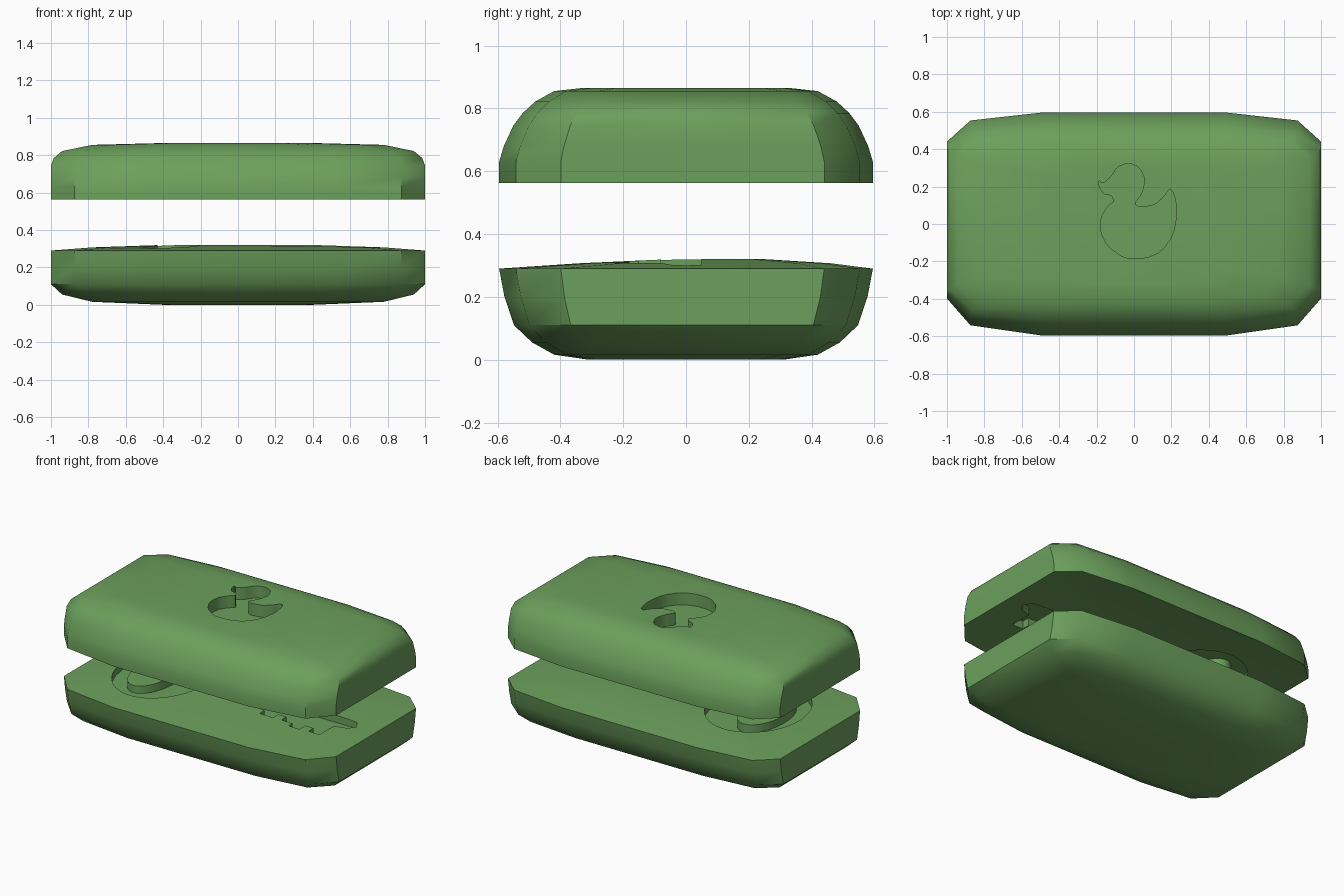
import bpy, bmesh, math

if "Cube" in bpy.data.objects:
    bpy.data.objects.remove(bpy.data.objects["Cube"])

green = bpy.data.materials.new("soft green")
green.diffuse_color = (0.15, 0.35, 0.107, 1)
green.use_nodes = True
green.node_tree.nodes["Principled BSDF"].inputs["Base Color"].default_value = green.diffuse_color

# Plan outline of the mould block, as fractions of half length / half width
PLAN = [(1, -.67), (1, 0), (1, .74), (.875, .93), (.5, 1), (0, 1)]
PLAN += [(-.5, 1), (-.875, .93), (-1, .74), (-1, 0), (-1, -.67)]
PLAN += [(-.875, -.91), (-.5, -1), (0, -1), (.5, -1), (.875, -.91)]


def make_object(name, bm):
    bmesh.ops.recalc_face_normals(bm, faces=bm.faces)
    me = bpy.data.meshes.new(name)
    bm.to_mesh(me)
    bm.free()
    ob = bpy.data.objects.new(name, me)
    bpy.context.collection.objects.link(ob)
    ob.data.materials.append(green)
    return ob


def loft(name, rings):
    """Skin the plan outline through rings of (half x, half y, centre y, z)."""
    bm = bmesh.new()
    loops = [[bm.verts.new((px * hx, cy + py * hy, z)) for px, py in PLAN]
             for hx, hy, cy, z in rings]
    n = len(PLAN)
    for a, b in zip(loops, loops[1:]):
        for i in range(n):
            j = (i + 1) % n
            bm.faces.new((a[i], a[j], b[j], b[i]))
    bm.faces.new(loops[0])
    bm.faces.new(loops[-1])
    return make_object(name, bm)


def prism(name, pts, z0, z1):
    bm = bmesh.new()
    low = [bm.verts.new((x, y, z0)) for x, y in pts]
    top = [bm.verts.new((x, y, z1)) for x, y in pts]
    bm.faces.new(low)
    bm.faces.new(top)
    for i in range(len(pts)):
        j = (i + 1) % len(pts)
        bm.faces.new((low[i], low[j], top[j], top[i]))
    return make_object(name, bm)


def ellipse(cx, cy, rx, ry, n=40):
    return [(cx + rx * math.cos(math.tau * i / n),
             cy + ry * math.sin(math.tau * i / n)) for i in range(n)]


def rounded(pts):
    """One pass of corner cutting."""
    out = []
    for i, (x, y) in enumerate(pts):
        u, v = pts[(i + 1) % len(pts)]
        out += [(.8 * x + .2 * u, .8 * y + .2 * v), (.2 * x + .8 * u, .2 * y + .8 * v)]
    return out


def cut(target, cutter):
    mod = target.modifiers.new("cut", 'BOOLEAN')
    mod.operation = 'DIFFERENCE'
    mod.solver = 'EXACT'
    mod.object = cutter
    bpy.context.view_layer.objects.active = target
    bpy.ops.object.modifier_apply(modifier=mod.name)
    bpy.data.objects.remove(cutter)


# Slightly crowned parting surface, shared by both halves
def seam(dz):
    return [(.4, .15, .10, .32 + dz), (.78, .40, .06, .307 + dz), (1, .595, 0, .29 + dz)]


GAP = .273
lower = loft("lower_mould_half", [
    (.4, .31, 0, 0), (.78, .42, 0, .016), (.94, .49, 0, .055),
    (1, .548, 0, .11), (1, .578, 0, .2)] + seam(0)[::-1])
upper = loft("upper_mould_half", seam(GAP) + [
    (1, .595, 0, .63), (1, .58, 0, .68), (1, .55, 0, .745), (.985, .52, 0, .785),
    (.94, .48, 0, .822), (.78, .42, 0, .855), (.4, .33, 0, .865)])

# Key-shaped cavity: ring bow, then shaft with stepped bit
KEY = [(-.26, -.08), (.18, -.08), (.18, -.15), (.3, -.15), (.3, -.2), (.4, -.2),
       (.4, -.15), (.46, -.15), (.46, -.2), (.54, -.2), (.54, -.24), (.62, -.24),
       (.62, -.18), (.68, -.18), (.68, -.23), (.76, -.23), (.76, -.08), (.84, -.05),
       (.87, 0), (.84, .05), (-.26, .05)]
for half, z0, z1 in ((lower, .26, .42), (upper, .45, .635)):
    bow = prism("bow_cutter", ellipse(-.50, -.045, .3, .37), z0, z1)
    cut(bow, prism("bow_hole", ellipse(-.56, -.05, .13, .25), z0 - .1, z1 + .1))
    cut(half, bow)
    cut(half, prism("shaft_cutter", KEY, z0 + .001, z1 - .001))

# Duck-shaped recess in the top
DUCK = [(-.19, .235), (-.165, .215), (-.12, .255), (-.09, .305), (-.03, .327), (.03, .303),
        (.06, .235), (.04, .16), (.0, .107), (.03, .088), (.11, .1), (.16, .145),
        (.19, .19), (.213, .165), (.232, .07), (.21, -.06), (.145, -.148), (.06, -.184),
        (-.05, -.184), (-.14, -.12), (-.18, -.04), (-.175, .04), (-.14, .095),
        (-.105, .12), (-.12, .155), (-.16, .16), (-.185, .195)]
cut(upper, prism("duck_cutter", rounded(DUCK), .785, 1))

# Smooth shading with crisp rims
for ob in (lower, upper):
    bpy.ops.object.select_all(action='DESELECT')
    ob.select_set(True)
    bpy.context.view_layer.objects.active = ob
    bpy.ops.object.shade_smooth_by_angle(angle=math.radians(40))
